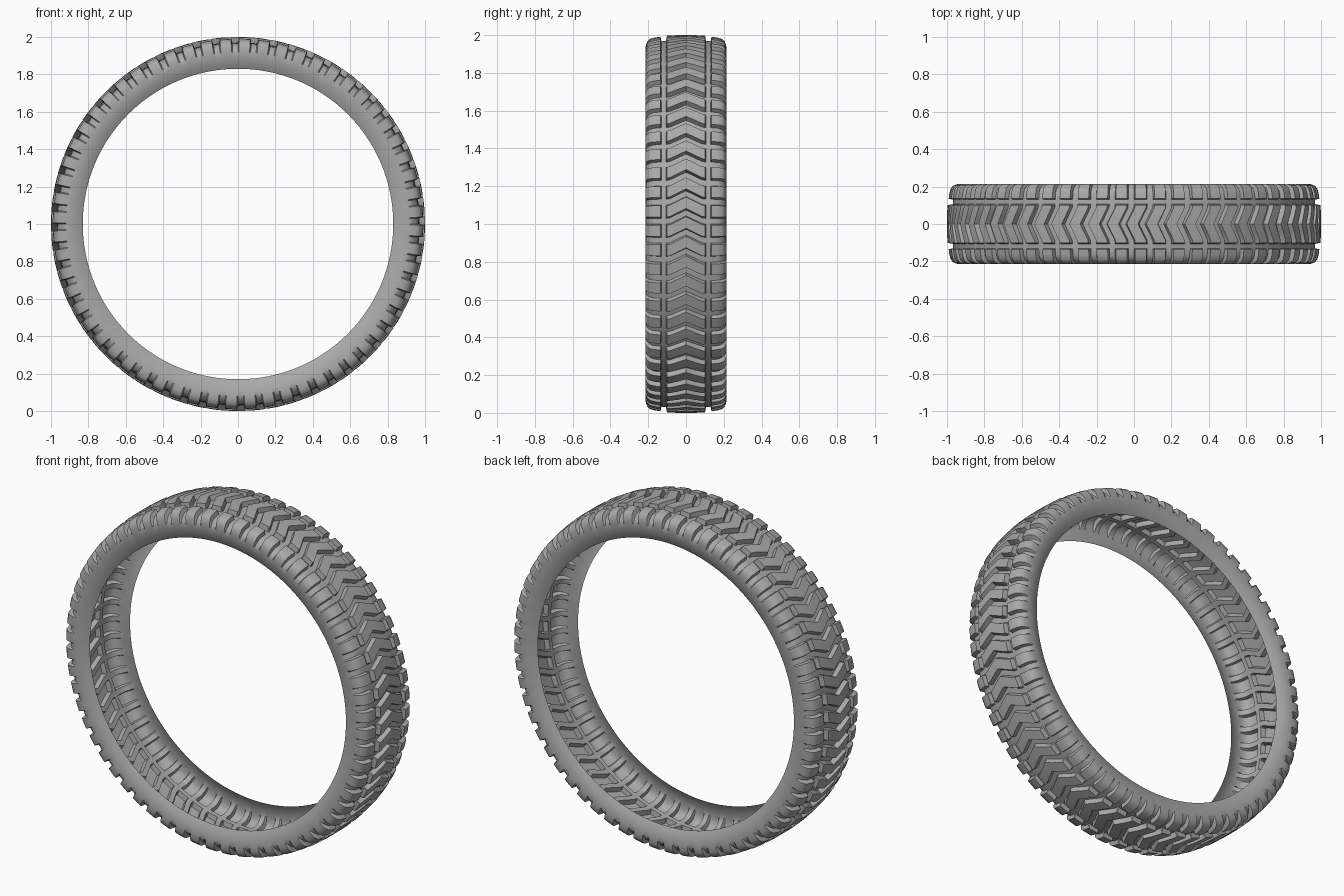
import bpy
import bmesh
from math import sin, cos, tau, radians

if "Cube" in bpy.data.objects:
    bpy.data.objects.remove(bpy.data.objects["Cube"])

PITCHES = 60          # tread blocks around the wheel
CHEVRON = 0.045       # how far the arrow tip leads

rubber = bpy.data.materials.new("grey_rubber")
rubber.use_nodes = True
GREY = (0.40, 0.40, 0.40, 1)
rubber.diffuse_color = GREY
rubber.node_tree.nodes["Principled BSDF"].inputs["Base Color"].default_value = GREY

# Half cross-section, bead to centre: (y, block radius, groove y, groove radius)
half = [
    (0.186, 0.830, 0.186, 0.830),
    (0.203, 0.860, 0.203, 0.860),
    (0.212, 0.895, 0.212, 0.895),
    (0.214, 0.920, 0.213, 0.918),
    (0.213, 0.945, 0.201, 0.937),
    (0.205, 0.967, 0.188, 0.952),
    (0.190, 0.980, 0.175, 0.960),
    (0.165, 0.987, 0.160, 0.964),
    (0.135, 0.991, 0.135, 0.967),
    (0.130, 0.967, 0.130, 0.967),
    (0.106, 0.969, 0.106, 0.969),
    (0.101, 0.997, 0.101, 0.969),
    (0.085, 0.998, 0.085, 0.970),
    (0.045, 1.000, 0.045, 0.971),
    (0.000, 1.000, 0.000, 0.972),
]
mirrored = [(-y, r, -gy, gr) for y, r, gy, gr in half]
profile = mirrored + half[-2::-1]

# One pitch around the wheel: (fraction of pitch, raised?)
steps = [(0.0, False), (0.30, False), (0.36, True), (0.65, True), (0.94, True)]


def lead(y):
    """Angular shift that bends the centre grooves into arrows."""
    return CHEVRON * max(0.0, 1 - abs(y) / 0.09)


# Thin tread shell: lattice of block tops, groove floors and walls
bm = bmesh.new()
lines = []
for p in range(PITCHES):
    for frac, raised in steps:
        line = []
        for y, r, gy, gr in profile:
            yy, rr = (y, r) if raised else (gy, gr)
            a = tau * (p + frac) / PITCHES + lead(y)
            line.append(bm.verts.new((rr * cos(a), yy, 1 + rr * sin(a))))
        lines.append(line)
for i, line in enumerate(lines):
    nxt = lines[(i + 1) % len(lines)]
    for j in range(len(profile) - 1):
        bm.faces.new((line[j], line[j + 1], nxt[j + 1], nxt[j]))
bm.normal_update()
if sum(f.normal.dot((f.calc_center_median().x, 0, f.calc_center_median().z - 1)) for f in bm.faces) < 0:
    bmesh.ops.reverse_faces(bm, faces=bm.faces)

mesh = bpy.data.meshes.new("tire_tread")
bm.to_mesh(mesh)
bm.free()
mesh.materials.append(rubber)
tire = bpy.data.objects.new("tire_tread", mesh)
bpy.context.collection.objects.link(tire)

# Smooth rubber with crisp block edges
bpy.ops.object.select_all(action="DESELECT")
tire.select_set(True)
bpy.context.view_layer.objects.active = tire
bpy.ops.object.shade_smooth_by_angle(angle=radians(35))
